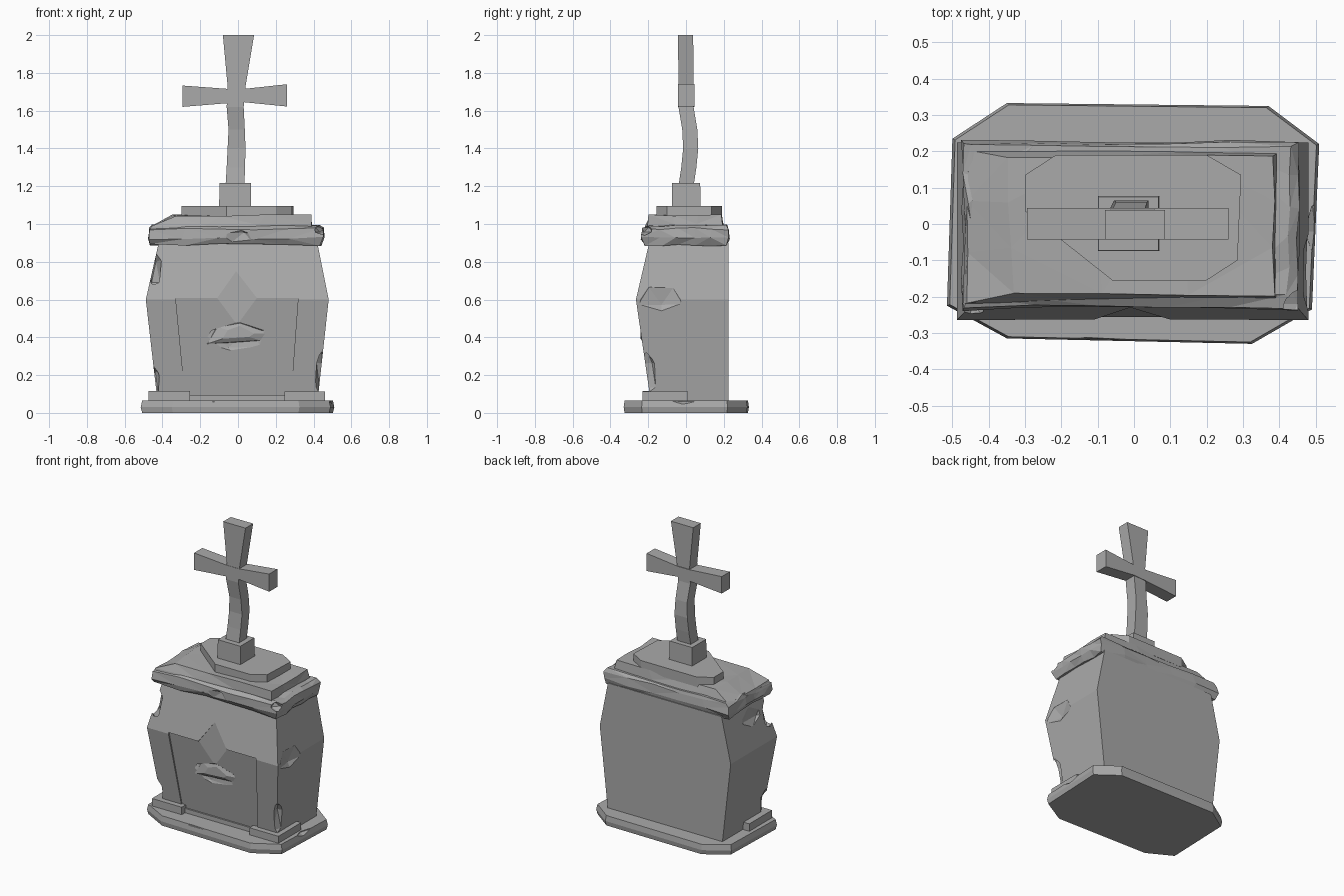
import bpy, bmesh, random
from mathutils import Vector

random.seed(4)
if "Cube" in bpy.data.objects:
    bpy.data.objects.remove(bpy.data.objects["Cube"], do_unlink=True)

stone = bpy.data.materials.new("grey_stone")
stone.use_nodes = True
stone.diffuse_color = (0.4, 0.4, 0.4, 1)
stone.node_tree.nodes["Principled BSDF"].inputs["Base Color"].default_value = (0.4, 0.4, 0.4, 1)


def finish(name, bm):
    bmesh.ops.recalc_face_normals(bm, faces=bm.faces)
    mesh = bpy.data.meshes.new(name)
    bm.to_mesh(mesh)
    bm.free()
    mesh.materials.append(stone)
    obj = bpy.data.objects.new(name, mesh)
    bpy.context.collection.objects.link(obj)
    return obj


def loft(name, rings):
    """Skin matching rings of points and cap both ends."""
    bm = bmesh.new()
    rows = [[bm.verts.new(p) for p in ring] for ring in rings]
    n = len(rows[0])
    for low, high in zip(rows, rows[1:]):
        for i in range(n):
            j = (i + 1) % n
            bm.faces.new((low[i], low[j], high[j], high[i]))
    bm.faces.new(rows[0])
    bm.faces.new(rows[-1])
    return finish(name, bm)


def rect(x0, x1, y0, y1, z):
    return [(x0, y0, z), (x1, y0, z), (x1, y1, z), (x0, y1, z)]


def block(name, x0, x1, y0, y1, z0, z1):
    return loft(name, [rect(x0, x1, y0, y1, z0), rect(x0, x1, y0, y1, z1)])


def outline(points, z, scale=1.0):
    return [(x * scale, y * scale, z) for x, y in points]


def weather(obj, cuts, amount):
    """Split long edges and nudge them for a worn, faceted edge."""
    bm = bmesh.new()
    bm.from_mesh(obj.data)
    edges = [e for e in bm.edges if e.calc_length() > 0.3]
    bmesh.ops.subdivide_edges(bm, edges=edges, cuts=cuts)
    for v in bm.verts:
        v.co += Vector([random.uniform(-amount, amount) for _ in range(3)])
    bmesh.ops.triangulate(bm, faces=bm.faces)
    bm.to_mesh(obj.data)
    bm.free()


def cut(obj, cutter):
    mod = obj.modifiers.new("cut", 'BOOLEAN')
    mod.operation = 'DIFFERENCE'
    mod.solver = 'EXACT'
    mod.object = cutter
    bpy.context.view_layer.objects.active = obj
    bpy.ops.object.modifier_apply(modifier=mod.name)
    bpy.data.objects.remove(cutter, do_unlink=True)


def chip(obj, centre, size):
    """Knock out a rough, faceted hollow."""
    bm = bmesh.new()
    bmesh.ops.create_icosphere(bm, subdivisions=1, radius=1)
    for v in bm.verts:
        k = random.uniform(0.85, 1.12)
        v.co = Vector([c + s * k * a for c, s, a in zip(centre, size, v.co)])
    cut(obj, finish("chip_cutter", bm))


# Ground slab with clipped corners
slab = [(-0.5, 0.235), (-0.515, -0.225), (-0.35, -0.315), (0.325, -0.33),
        (0.49, -0.235), (0.51, 0.22), (0.37, 0.325), (-0.35, 0.333)]
base = loft("ground_slab", [outline(slab, 0, 0.985), outline(slab, 0.03),
                            outline(slab, 0.066, 0.985)])
chip(base, (-0.1, -0.335, 0.075), (0.16, 0.03, 0.035))
chip(base, (0.5, -0.02, 0.08), (0.03, 0.08, 0.04))

# Pilaster feet
block("left_foot", 0.245, 0.46, -0.23, 0.01, 0.055, 0.113)
block("right_foot", -0.475, -0.255, -0.23, 0.01, 0.055, 0.116)
block("door_sill", -0.26, 0.25, -0.195, 0, 0.055, 0.095)

# Bulging body with a flat back
body = loft("body", [rect(-0.425, 0.42, -0.185, 0.225, 0.05),
                     rect(-0.488, 0.48, -0.265, 0.225, 0.6),
                     rect(-0.42, 0.42, -0.195, 0.225, 0.9)])

# Recessed door panel rising to a pointed notch
door = [(-0.28, 0.09), (0.28, 0.09), (0.318, 0.608), (0.1, 0.608),
        (-0.01, 0.75), (-0.11, 0.608), (-0.33, 0.608)]


def depth(z):
    return -0.178 - 0.14 * (z - 0.05) if z < 0.7 else -0.228


cut(body, loft("door_cutter", [[(x, -0.5, z) for x, z in door],
                               [(x, depth(z), z) for x, z in door]]))

# Damage on the door, sides and corners
chip(body, (0, -0.24, 0.39), (0.19, 0.035, 0.1))
chip(body, (0.49, -0.13, 0.62), (0.035, 0.13, 0.1))
chip(body, (0.44, -0.21, 0.2), (0.035, 0.06, 0.15))
chip(body, (-0.46, -0.05, 0.82), (0.04, 0.14, 0.09))
chip(body, (-0.445, -0.22, 0.75), (0.04, 0.06, 0.12))
chip(body, (-0.45, -0.2, 0.16), (0.04, 0.05, 0.12))
loft("door_lump", [[(x * k, y, 0.42 + z * k) for x, z in
                    ((-0.18, -0.06), (0.13, -0.04), (0.19, 0.0), (0.02, 0.09), (-0.12, 0.04))]
                   for k, y in ((1, -0.19), (0.9, -0.225), (0.45, -0.24))])

# Cornice with worn edges
cornice = loft("cornice", [rect(-0.46, 0.435, -0.215, 0.215, 0.89),
                           rect(-0.475, 0.452, -0.235, 0.225, 0.925),
                           rect(-0.465, 0.45, -0.23, 0.225, 0.975),
                           rect(-0.45, 0.425, -0.2, 0.215, 0.99)])
weather(cornice, 4, 0.007)
chip(cornice, (0, -0.245, 0.93), (0.1, 0.03, 0.05))
chip(cornice, (0.45, -0.22, 0.97), (0.06, 0.05, 0.03))

# Roof steps, the first slumping down at one end
slump = loft("roof_step", [
    [(-0.47, -0.225, 0.955), (0.39, -0.2, 0.97), (0.39, 0.195, 0.97), (-0.465, 0.215, 0.955)],
    [(-0.46, -0.215, 0.985), (0.39, -0.2, 1.0), (0.39, 0.195, 1.0), (-0.455, 0.2, 0.985)],
    [(-0.33, -0.19, 1.045), (0.385, -0.195, 1.047), (0.385, 0.19, 1.047), (-0.35, 0.185, 1.047)]])
weather(slump, 2, 0.004)
plinth = [(-0.3, 0.035), (-0.06, -0.155), (0.2, -0.155), (0.285, -0.1),
          (0.295, 0.135), (0.2, 0.19), (-0.215, 0.19), (-0.3, 0.135)]
loft("roof_plinth", [outline(plinth, 1.03), outline(plinth, 1.096)])

# Cross socket
loft("cross_socket", [rect(-0.1, 0.07, -0.075, 0.078, 1.08),
                      rect(-0.098, 0.068, -0.073, 0.075, 1.218)])

# Leaning cross shaft: left edge, right edge, middle depth, height
shaft = [(-0.066, 0.034, 0.0, 1.2), (-0.06, 0.037, 0.015, 1.3), (-0.055, 0.04, 0.025, 1.4),
         (-0.05, 0.036, 0.02, 1.5), (-0.06, 0.03, 0.0, 1.62), (-0.055, 0.04, 0.0, 1.73),
         (-0.08, 0.085, -0.002, 2.0)]
loft("cross_shaft", [rect(a, b, y - 0.04, y + 0.04, z) for a, b, y, z in shaft])

# Flared cross arms: position, bottom, top
arms = [(-0.295, 1.62, 1.733), (-0.05, 1.64, 1.715), (0.03, 1.645, 1.715), (0.26, 1.622, 1.74)]
loft("cross_arms", [[(x, -0.042, a), (x, 0.044, a), (x, 0.044, b), (x, -0.042, b)]
                    for x, a, b in arms])
